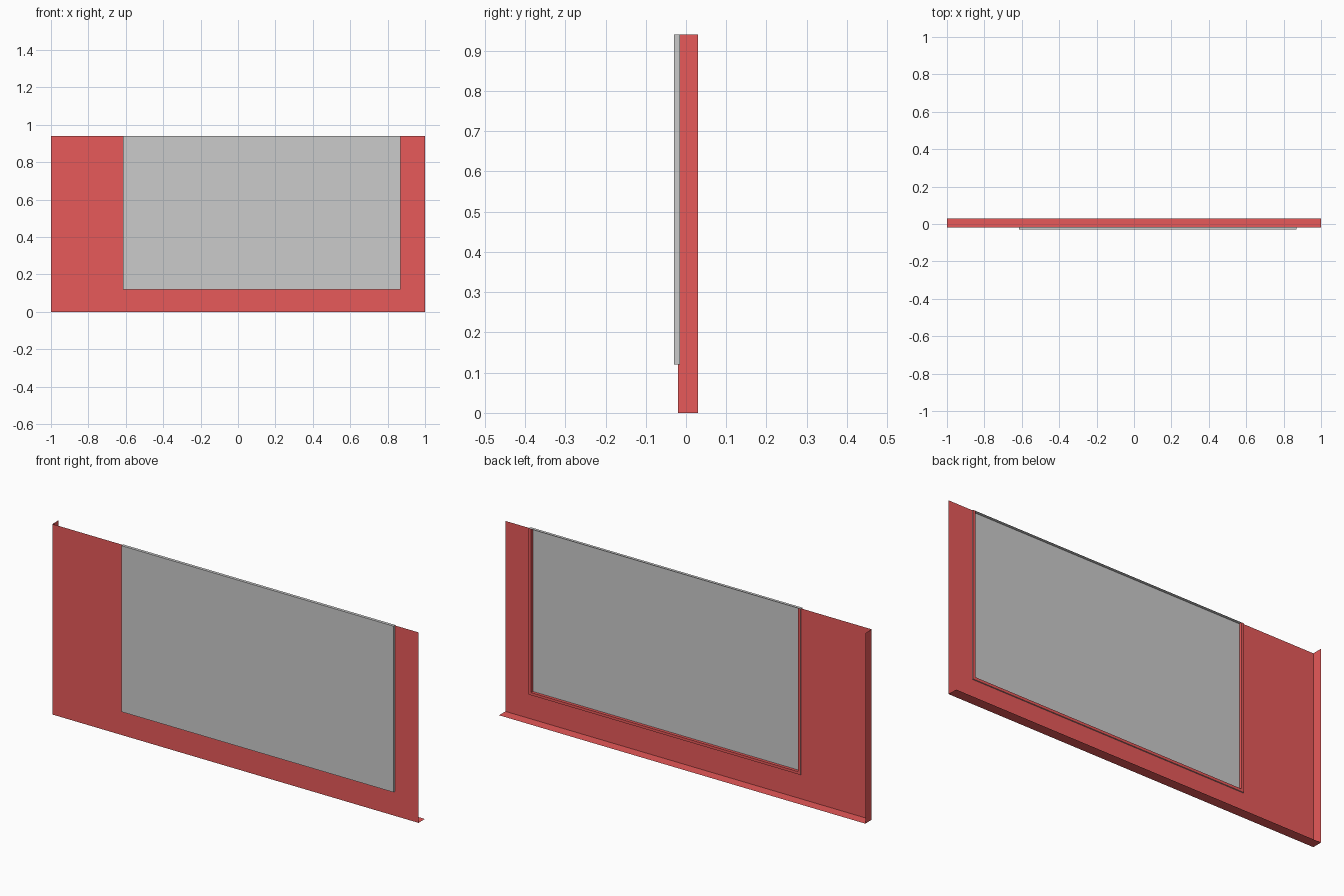
import bpy
from mathutils import Vector

if "Cube" in bpy.data.objects:
    bpy.data.objects.remove(bpy.data.objects["Cube"])

W, H = 1.0, 0.94                     # half width, height
X0, X1, Z0 = -0.615, 0.87, 0.12      # window opening
FRONT, BACK = -0.02, 0.03            # wall skin and rear edge of the returns
GLASS, SEAT = -0.03, -0.015          # glass face and rebate plane
LIP = 0.013                          # width of the rebate around the glass

red = bpy.data.materials.new("red_paint")
red.diffuse_color = (0.8, 0.1, 0.1, 1)
red.use_nodes = True
red.node_tree.nodes["Principled BSDF"].inputs["Base Color"].default_value = red.diffuse_color


def make(name, faces, mat=None):
    """Object from a list of polygons, with coincident corners shared."""
    index, polys = {}, []
    for face in faces:
        polys.append([index.setdefault(tuple(round(c, 5) for c in p), len(index))
                      for p in face])
    mesh = bpy.data.meshes.new(name)
    mesh.from_pydata(list(index), [], polys)
    if mat:
        mesh.materials.append(mat)
    obj = bpy.data.objects.new(name, mesh)
    bpy.context.collection.objects.link(obj)
    return obj


def sheet(points, y):
    """Flat polygon facing the front."""
    return [(x, y, z) for x, z in points]


def strips(path, ya, yb):
    """Run a path in depth from ya to yb."""
    return [[(a[0], ya, a[1]), (b[0], ya, b[1]), (b[0], yb, b[1]), (a[0], yb, a[1])]
            for a, b in zip(path, path[1:])]


def smooth(pts, n=4):
    """Catmull-Rom curve through the points."""
    p = [Vector(q) for q in [pts[0]] + pts + [pts[-1]]]
    out = []
    for i in range(1, len(p) - 2):
        a, b, c, d = p[i - 1:i + 3]
        for k in range(n):
            t = k / n
            v = 0.5 * (2 * b + (c - a) * t + (2 * a - 5 * b + 4 * c - d) * t * t
                       + (3 * b - a - 3 * c + d) * t ** 3)
            out.append((v.x, v.y))
    return out + [pts[-1]]


# wavy seam that splits the wide left panel
wave = smooth([(-W, 0.685), (-0.95, 0.705), (-0.92, 0.695), (-0.875, 0.677),
               (-0.82, 0.725), (-0.77, 0.75), (-0.72, 0.73), (-0.67, 0.70),
               (-0.645, 0.693), (X0, 0.70)])
zl, zr = wave[0][1], wave[-1][1]

# upper left panel with its part of the side return
make("upper_left_panel",
     [sheet(wave + [(X0, H), (-W, H)], FRONT)]
     + strips([(-W, H), (-W, zl)], FRONT, BACK), red)

# lower wall: left panel, sill, right post, side and bottom returns
make("lower_wall",
     [sheet([(-W, Z0), (X0, Z0)] + wave[::-1], FRONT),
      sheet([(-W, 0), (W, 0), (W, Z0), (X1, Z0), (X0, Z0), (-W, Z0)], FRONT),
      sheet([(X1, Z0), (W, Z0), (W, H), (X1, H)], FRONT)]
     + strips([(-W, zl), (-W, 0), (W, 0)], FRONT, BACK), red)

# rebate around the opening: flange behind the glass edge and inner return
outer = [(X0, H), (X0, Z0), (X1, Z0), (X1, H)]
inner = [(X0 + LIP, H), (X0 + LIP, Z0 + LIP), (X1 - LIP, Z0 + LIP), (X1 - LIP, H)]
flange = [sheet([outer[i], outer[i + 1], inner[i + 1], inner[i]], SEAT) for i in range(3)]
make("window_rebate", flange + strips(inner, SEAT, GLASS + 0.0005), red)

# glass pane standing proud of the wall, with edges turned back
make("window_pane",
     [sheet(outer, GLASS)] + strips(outer + outer[:1], GLASS, SEAT))
